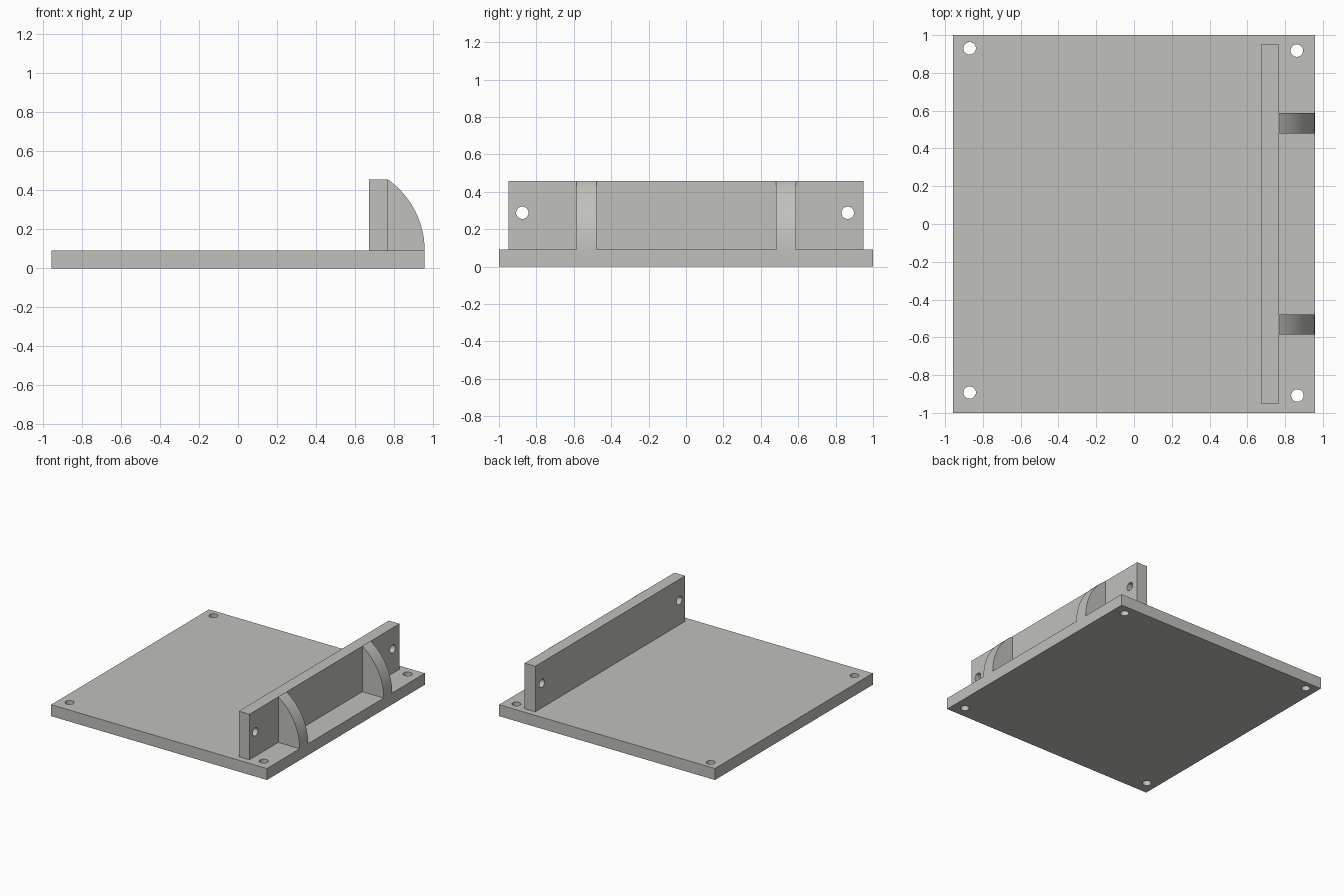
import bpy, bmesh, math
from mathutils import Matrix

if "Cube" in bpy.data.objects:
    bpy.data.objects.remove(bpy.data.objects["Cube"])

grey = bpy.data.materials.new("warm grey")
grey.diffuse_color = (0.53, 0.53, 0.50, 1)
grey.use_nodes = True
grey.node_tree.nodes["Principled BSDF"].inputs["Base Color"].default_value = grey.diffuse_color

BASE_TOP, WALL_TOP = 0.092, 0.457
WALL_X0, WALL_X1, EDGE_X = 0.672, 0.767, 0.957


def finish(bm, name):
    bmesh.ops.recalc_face_normals(bm, faces=bm.faces)
    mesh = bpy.data.meshes.new(name)
    bm.to_mesh(mesh)
    bm.free()
    mesh.materials.append(grey)
    ob = bpy.data.objects.new(name, mesh)
    bpy.context.collection.objects.link(ob)
    return ob


def box(name, lo, hi):
    bm = bmesh.new()
    bmesh.ops.create_cube(bm, size=1)
    for v in bm.verts:
        v.co = [(a + b) / 2 + c * (b - a) for a, b, c in zip(lo, hi, v.co)]
    return finish(bm, name)


def drill(ob, centres, axis):
    """Cut round holes through a plate along the given axis."""
    bm = bmesh.new()
    turn = Matrix.Rotation(math.pi / 2, 4, 'Y') if axis == 'X' else Matrix()
    for c in centres:
        bmesh.ops.create_cone(bm, cap_ends=True, segments=40, radius1=0.033,
                              radius2=0.033, depth=0.3,
                              matrix=Matrix.Translation(c) @ turn)
    cutter = finish(bm, ob.name + "_hole_cutter")
    cutter.hide_render = True
    cutter.hide_set(True)
    mod = ob.modifiers.new("holes", 'BOOLEAN')
    mod.operation, mod.solver, mod.object = 'DIFFERENCE', 'EXACT', cutter


def smooth(ob):
    bpy.ops.object.select_all(action='DESELECT')
    ob.select_set(True)
    bpy.context.view_layer.objects.active = ob
    for m in list(ob.modifiers):
        bpy.ops.object.modifier_apply(modifier=m.name)
    bpy.ops.object.shade_smooth_by_angle(angle=math.radians(30))


# Base plate with four corner holes
base = box("base_plate", (-EDGE_X, -1, 0), (EDGE_X, 1, BASE_TOP))
drill(base, [(-0.87, 0.93, 0.05), (0.862, 0.918, 0.05),
             (-0.87, -0.892, 0.05), (0.865, -0.908, 0.05)], 'Z')
smooth(base)

# Upright wall with a hole near each end
wall = box("upright_wall", (WALL_X0, -0.95, BASE_TOP), (WALL_X1, 0.95, WALL_TOP))
drill(wall, [(0.72, -0.875, 0.288), (0.72, 0.865, 0.288)], 'X')
smooth(wall)


# Curved gussets: arc from the wall's top edge to the plate's outer edge
def gusset(name, y0, y1):
    d, h = EDGE_X - WALL_X1, WALL_TOP - BASE_TOP
    r = (d * d + h * h) / (2 * d)
    end, n = math.asin(h / r), 24
    pts = [(WALL_X1, BASE_TOP)]
    pts += [(EDGE_X - r + r * math.cos(end * i / n),
             BASE_TOP + r * math.sin(end * i / n)) for i in range(n + 1)]
    bm = bmesh.new()
    face = bm.faces.new([bm.verts.new((x, y0, z)) for x, z in pts])
    ext = bmesh.ops.extrude_face_region(bm, geom=[face], use_keep_orig=True)
    for v in ext["geom"]:
        if isinstance(v, bmesh.types.BMVert):
            v.co.y = y1
    smooth(finish(bm, name))


gusset("back_gusset", 0.48, 0.587)
gusset("front_gusset", -0.585, -0.478)
